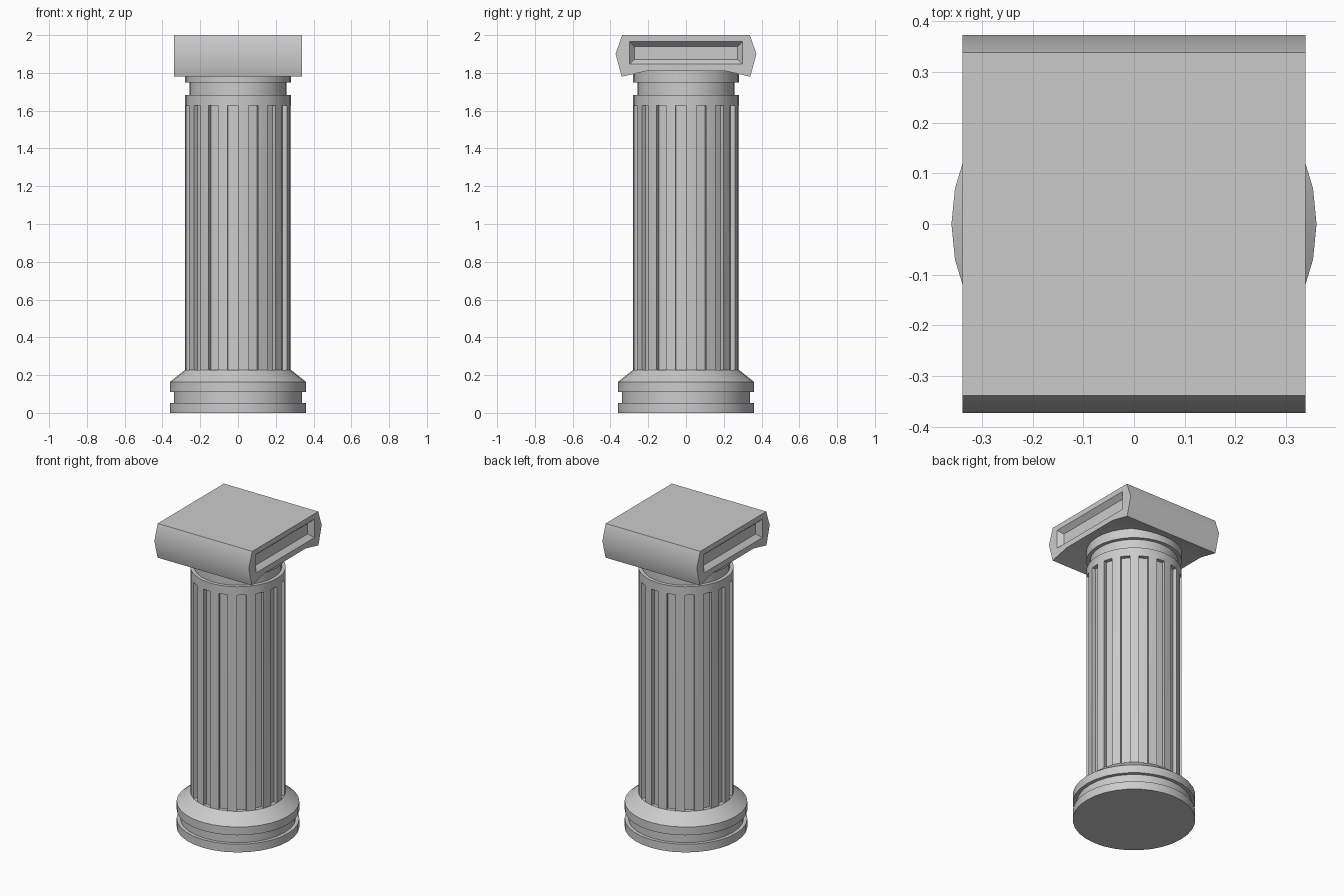
import bpy, bmesh, math

if "Cube" in bpy.data.objects:
    bpy.data.objects.remove(bpy.data.objects["Cube"])

SIDES = 32


def loft(name, loops, flute_row=None, flute_depth=0.0):
    """Skin a stack of equal-length point loops and cap both ends."""
    bm = bmesh.new()
    rings = [[bm.verts.new(p) for p in loop] for loop in loops]
    n = len(rings[0])
    flutes = []
    for r, (a, b) in enumerate(zip(rings, rings[1:])):
        for i in range(n):
            j = (i + 1) % n
            face = bm.faces.new((a[i], a[j], b[j], b[i]))
            if r == flute_row and i % 2:
                flutes.append(face)
    bm.faces.new(rings[0][::-1])
    bm.faces.new(rings[-1])
    bmesh.ops.recalc_face_normals(bm, faces=bm.faces[:])
    # sink every second shaft panel
    if flutes:
        for f in bmesh.ops.extrude_discrete_faces(bm, faces=flutes)["faces"]:
            f.normal_update()
            offset = f.normal * -flute_depth
            for v in f.verts:
                v.co += offset
    bmesh.ops.recalc_face_normals(bm, faces=bm.faces[:])
    mesh = bpy.data.meshes.new(name)
    bm.to_mesh(mesh)
    bm.free()
    obj = bpy.data.objects.new(name, mesh)
    bpy.context.collection.objects.link(obj)
    return obj


def circle(radius, z):
    return [(radius * math.cos(math.tau * i / SIDES),
             radius * math.sin(math.tau * i / SIDES), z) for i in range(SIDES)]


def rectangle(x, half_y, half_z, z=1.906):
    return [(x, sy * half_y, z + sz * half_z)
            for sy, sz in ((-1, -1), (1, -1), (1, 1), (-1, 1))]


def smooth(obj, degrees):
    bpy.ops.object.select_all(action='DESELECT')
    obj.select_set(True)
    bpy.context.view_layer.objects.active = obj
    bpy.ops.object.shade_smooth_by_angle(angle=math.radians(degrees))


# Column: grooved base, fluted shaft and necking in one turned profile
profile = [(0.36, 0), (0.36, 0.053), (0.338, 0.053), (0.338, 0.111),
           (0.36, 0.111), (0.36, 0.164), (0.28, 0.228), (0.28, 1.627),
           (0.28, 1.682), (0.258, 1.682), (0.258, 1.749), (0.28, 1.749),
           (0.28, 1.812)]
column = loft("fluted_column", [circle(r, z) for r, z in profile],
              flute_row=6, flute_depth=0.025)
smooth(column, 30)

# Capital: side profile extruded along x
half = [(0.21, 1.81), (0.34, 1.78), (0.373, 1.90), (0.338, 2.0)]
outline = half + [(-y, z) for y, z in reversed(half)]
capital = loft("capital", [[(x, y, z) for y, z in outline] for x in (-0.338, 0.338)])

# Sloped rectangular recess in both ends of the capital
for s in (-1, 1):
    cutter = loft("recess_cutter", [rectangle(s * 0.308, 0.273, 0.034),
                                    rectangle(s * 0.338, 0.30, 0.06),
                                    rectangle(s * 0.40, 0.30, 0.06)])
    cutter.hide_render = True
    cut = capital.modifiers.new("recess", 'BOOLEAN')
    cut.operation = 'DIFFERENCE'
    cut.solver = 'EXACT'
    cut.object = cutter
    bpy.context.view_layer.objects.active = capital
    bpy.ops.object.modifier_apply(modifier=cut.name)
    bpy.data.objects.remove(cutter)
smooth(capital, 40)
